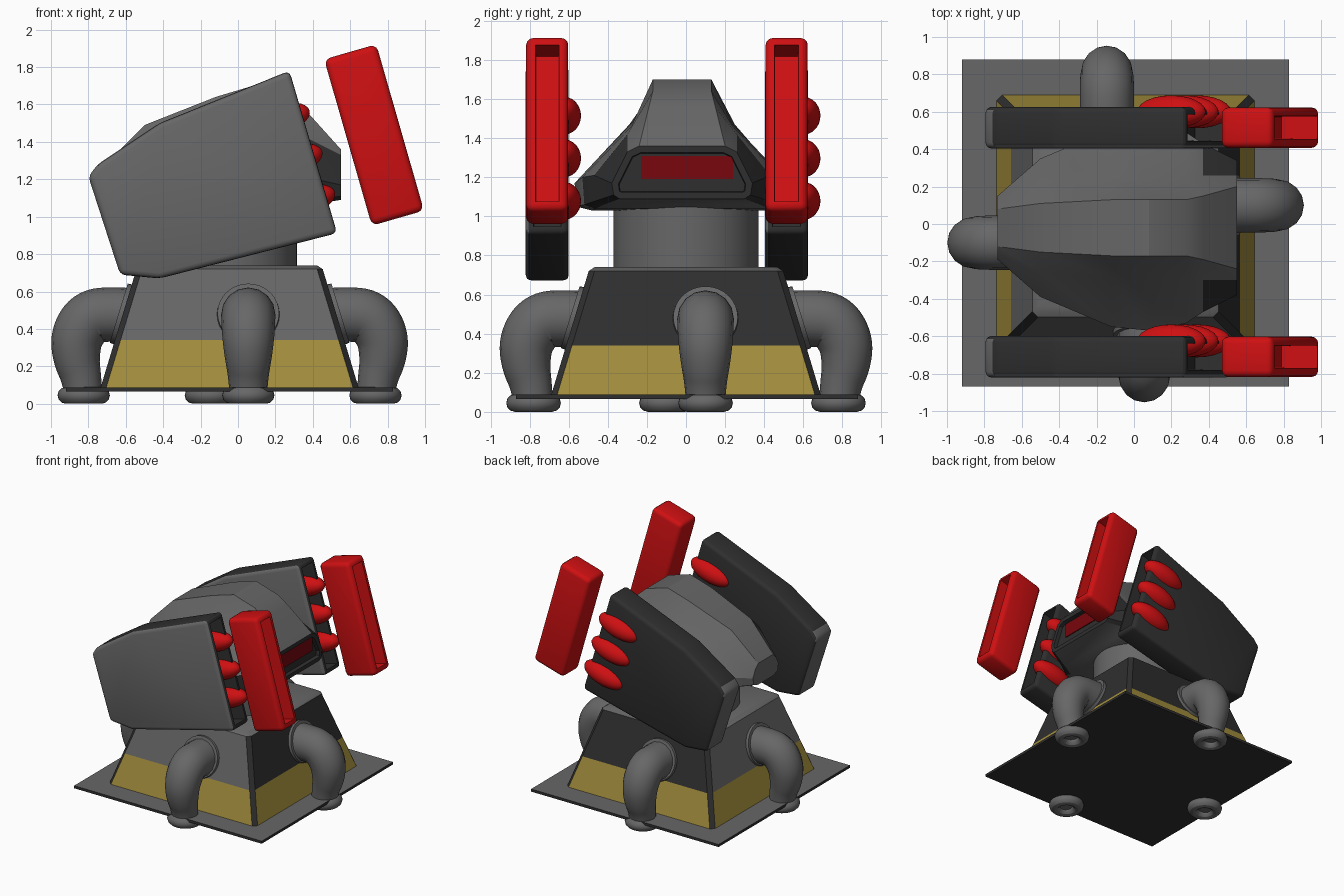
import bpy, bmesh, math
from mathutils import Matrix, Vector

cube = bpy.data.objects.get("Cube")
if cube:
    bpy.data.objects.remove(cube)


def material(name, r, g, b):
    m = bpy.data.materials.new(name)
    m.use_nodes = True
    m.diffuse_color = (r, g, b, 1)
    m.node_tree.nodes["Principled BSDF"].inputs["Base Color"].default_value = (r, g, b, 1)
    return m


MATS = [material("steel_grey", .135, .135, .135), material("dark_grey", .028, .028, .028),
        material("gold", .36, .265, .045), material("red", .62, .005, .006),
        material("dark_red", .19, .002, .004)]
GREY, DARK, GOLD, RED, WINE = range(5)
CENTRE_X = -.045
TILT = Matrix.Rotation(math.radians(-16), 4, 'Y')
AIM = TILT @ Vector((1, 0, 0))


def finish(name, bm, color=None):
    """Turn a bmesh into a named object with all materials."""
    if color is not None:
        for f in bm.faces:
            f.material_index = color
    me = bpy.data.meshes.new(name)
    bm.to_mesh(me)
    bm.free()
    for m in MATS:
        me.materials.append(m)
    ob = bpy.data.objects.new(name, me)
    bpy.context.collection.objects.link(ob)
    bpy.ops.object.select_all(action='DESELECT')
    ob.select_set(True)
    bpy.context.view_layer.objects.active = ob
    bpy.ops.object.shade_smooth_by_angle()
    return ob


def loft(rings):
    """Skin a list of equal-length point rings and cap both ends."""
    bm = bmesh.new()
    loops = [[bm.verts.new(p) for p in ring] for ring in rings]
    n = len(rings[0])
    for a, b in zip(loops, loops[1:]):
        for i in range(n):
            bm.faces.new((a[i], a[(i + 1) % n], b[(i + 1) % n], b[i]))
    bm.faces.new(loops[0])
    bm.faces.new(loops[-1])
    bmesh.ops.recalc_face_normals(bm, faces=bm.faces)
    return bm


def facing(bm, direction):
    """Largest face pointing in a direction."""
    bm.normal_update()
    return max((f for f in bm.faces if f.normal.dot(direction) > .9), key=lambda f: f.calc_area())


def recess(bm, face, rim, depth):
    bmesh.ops.inset_individual(bm, faces=[face], thickness=rim, depth=0)
    bmesh.ops.inset_individual(bm, faces=[face], thickness=.004, depth=-depth)
    return face


def round_edges(bm, width):
    bmesh.ops.bevel(bm, geom=bm.edges[:], offset=width, segments=3, profile=.5, affect='EDGES')
    bm.normal_update()


# Ground plate
bm = bmesh.new()
bmesh.ops.create_cube(bm, size=1, matrix=Matrix.Translation((CENTRE_X, .005, .077))
                      @ Matrix.Diagonal((1.75, 1.75, .022, 1)))
for f in bm.faces:
    f.material_index = GREY if f.normal.z > .5 else DARK
finish("ground_plate", bm)


# Tapered base with chamfered corners and gold band
def chamfered_square(h, z, c=.03):
    pts = [(h, -h + c), (h, h - c), (h - c, h), (-h + c, h),
           (-h, h - c), (-h, -h + c), (-h + c, -h), (h - c, -h)]
    return [(CENTRE_X + x, y, z) for x, y in pts]


bm = loft([chamfered_square(h, z) for h, z in ((.69, .085), (.613, .34), (.498, .72), (.468, .74))])
bm.normal_update()
for f in bm.faces:
    n, z = f.normal, f.calc_center_median().z
    side = max(abs(n.x), abs(n.y))
    if n.z > .5:
        f.material_index = GREY
    elif side < .85:
        f.material_index = DARK
    elif z < .34:
        f.material_index = GOLD
    else:
        f.material_index = DARK if max(n.x, n.y) > .5 else GREY
finish("tapered_base", bm)

# Neck
bm = bmesh.new()
bmesh.ops.create_cone(bm, cap_ends=True, segments=48, radius1=.37, radius2=.37, depth=.38,
                      matrix=Matrix.Translation((CENTRE_X - .01, 0, .91)))
finish("neck", bm, GREY)

# Four curved legs with collars and foot rings, in a pinwheel
LEG = [(.45, .47, .145), (.62, .48, .145), (.75, .47, .145), (.82, .36, .14),
       (.82, .24, .125), (.79, .13, .105), (.78, .04, .1)]


def add_leg(side, turn):
    place = Matrix.Translation((CENTRE_X, 0, 0)) @ Matrix.Rotation(turn, 4, 'Z') \
        @ Matrix.Translation((0, .1, 0))
    cu = bpy.data.curves.new(side + "_leg_path", 'CURVE')
    cu.dimensions = '3D'
    cu.bevel_depth = 1
    cu.bevel_resolution = 6
    cu.use_fill_caps = True
    sp = cu.splines.new('NURBS')
    sp.points.add(len(LEG) - 1)
    sp.order_u = 3
    sp.use_endpoint_u = True
    sp.resolution_u = 6
    for p, (r, z, rad) in zip(sp.points, LEG):
        p.co = (r, 0, z, 1)
        p.radius = rad
    path = bpy.data.objects.new(side + "_leg_path", cu)
    bpy.context.collection.objects.link(path)
    bpy.context.view_layer.update()
    bm = bmesh.new()
    bm.from_mesh(path.evaluated_get(bpy.context.evaluated_depsgraph_get()).to_mesh())
    bpy.data.objects.remove(path)
    bmesh.ops.transform(bm, matrix=place, verts=bm.verts)
    finish(side + "_leg", bm, GREY)

    bm = bmesh.new()
    bmesh.ops.create_cone(bm, cap_ends=True, segments=32, radius1=.175, radius2=.165, depth=.1,
                          matrix=place @ Matrix.Translation((.545, 0, .47))
                          @ Matrix.Rotation(math.radians(73), 4, 'Y'))
    finish(side + "_leg_collar", bm, GREY)

    tube = [2 * math.pi * i / 12 for i in range(12)]
    bm = bmesh.new()
    rings = []
    for k in range(32):
        a = 2 * math.pi * k / 32
        rings.append([bm.verts.new(place @ Vector((
            .78 + (.095 + .045 * math.cos(t)) * math.cos(a),
            (.095 + .045 * math.cos(t)) * math.sin(a), .045 + .045 * math.sin(t)))) for t in tube])
    for k in range(32):
        a, b = rings[k], rings[(k + 1) % 32]
        for i in range(12):
            j = (i + 1) % 12
            bm.faces.new((a[i], b[i], b[j], a[j]))
    finish(side + "_foot_ring", bm, GREY)


for k, side in enumerate(("left", "back", "right", "front")):
    add_leg(side, k * math.pi / 2)


# Head: cross-sections along x (bottom, low side, high side, shoulder, crown)
def head_ring(x, half):
    pts = [(y, z) for y, z in half] + [(-y, z) for y, z in reversed(half)]
    return [(x, y - .02, z) for y, z in pts]


bm = loft([
    head_ring(-.73, [(.10, 1.08), (.16, 1.10), (.17, 1.16), (.14, 1.22), (.10, 1.26)]),
    head_ring(-.50, [(.28, 1.05), (.36, 1.08), (.37, 1.18), (.24, 1.38), (.13, 1.49)]),
    head_ring(-.12, [(.44, 1.03), (.52, 1.05), (.53, 1.17), (.27, 1.47), (.15, 1.64)]),
    head_ring(.08, [(.46, 1.03), (.54, 1.05), (.55, 1.17), (.25, 1.48), (.15, 1.70)]),
    head_ring(.28, [(.44, 1.04), (.50, 1.06), (.51, 1.20), (.26, 1.46), (.15, 1.64)]),
    head_ring(.37, [(.40, 1.06), (.44, 1.08), (.45, 1.21), (.28, 1.42), (.17, 1.56)]),
    head_ring(.55, [(.32, 1.09), (.35, 1.11), (.36, 1.17), (.28, 1.33), (.22, 1.36)])])
bm.normal_update()
for f in bm.faces:
    f.material_index = DARK if f.normal.x > .3 and f.calc_center_median().z < 1.36 else GREY
visor = recess(bm, facing(bm, Vector((1, 0, 0))), .035, .03)
finish("head", bm)

# Red window plate inside the visor recess
bm = bmesh.new()
bmesh.ops.create_cube(bm, size=1, matrix=Matrix.Translation((.523, .005, 1.25))
                      @ Matrix.Diagonal((.009, .47, .12, 1)))
finish("visor_window", bm, WINE)

# Side pods, rockets and detached covers
POD = [(-.80, 1.215), (-.75, 1.28), (-.42, 1.50), (.275, 1.78), (.53, .912), (-.42, .67), (-.63, .69)]


def add_pod(side, y):
    bm = loft([[(x, y + d, z) for x, z in POD] for d in (-.11, .11)])
    round_edges(bm, .03)
    for f in bm.faces:
        f.material_index = GREY if f.normal.y < -.5 or f.normal.x < -.7 else DARK
    recess(bm, facing(bm, AIM), .012, .2)
    finish(side + "_pod", bm)

    for i in range(3):
        bm = bmesh.new()
        bmesh.ops.create_uvsphere(
            bm, u_segments=24, v_segments=16, radius=1,
            matrix=Matrix.Translation((.20 + .068 * i, y + .085, 1.515 - .218 * i)) @ TILT
            @ Matrix.Diagonal((.19, .088, .085, 1)))
        finish(f"{side}_rocket_{i + 1}", bm, RED)

    bm = bmesh.new()
    bmesh.ops.create_cube(bm, size=1, matrix=Matrix.Translation((.7275, y, 1.437)) @ TILT
                          @ Matrix.Diagonal((.29, .215, .925, 1)))
    round_edges(bm, .035)
    recess(bm, facing(bm, AIM), .016, .2)
    finish(side + "_pod_cover", bm, RED)


add_pod("back", .515)
add_pod("front", -.71)
